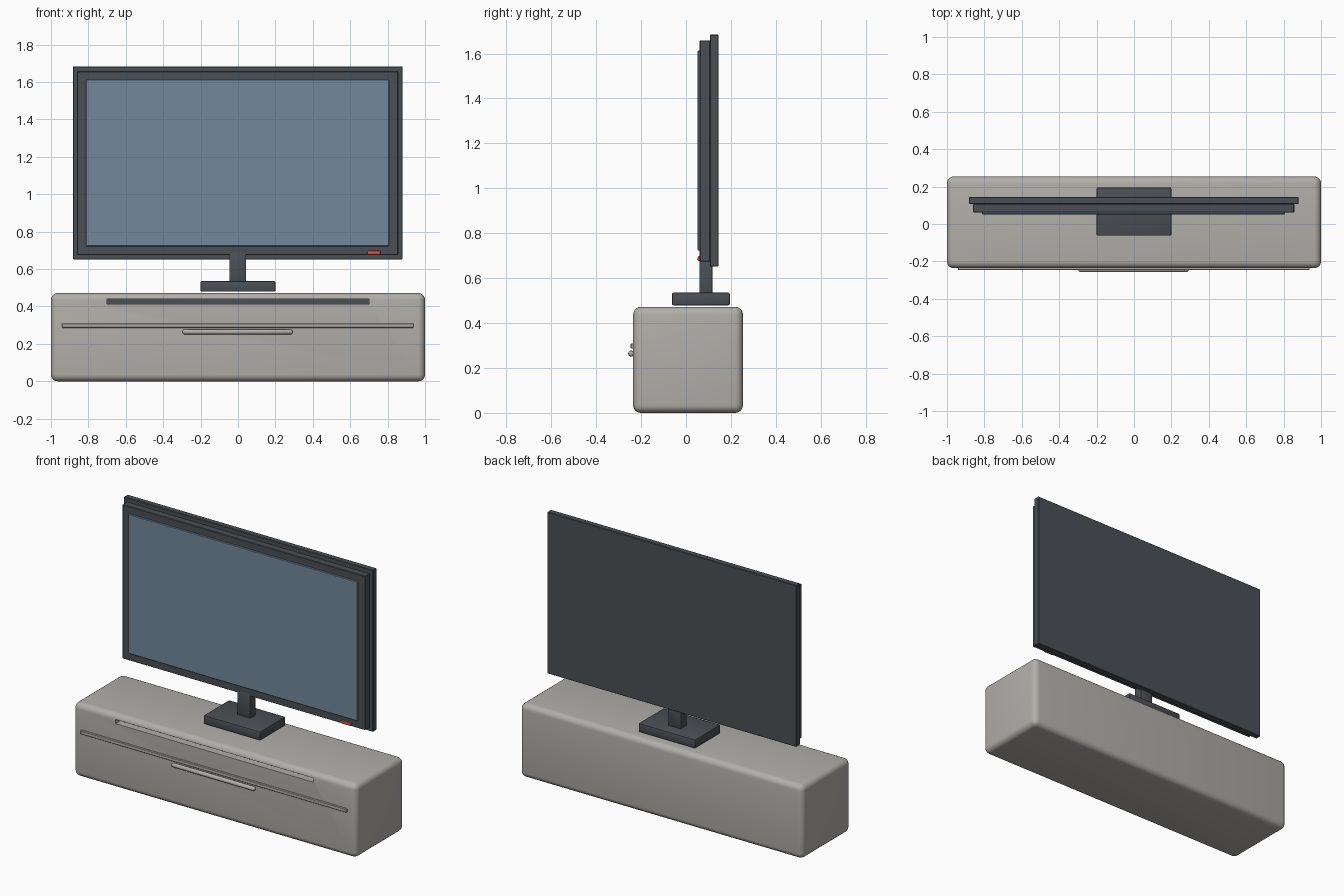
import bpy, bmesh, math
from mathutils import Vector

if "Cube" in bpy.data.objects:
    bpy.data.objects.remove(bpy.data.objects["Cube"])


def material(name, rgb):
    m = bpy.data.materials.new(name)
    m.diffuse_color = (*rgb, 1)
    m.use_nodes = True
    m.node_tree.nodes["Principled BSDF"].inputs["Base Color"].default_value = m.diffuse_color
    return m


STONE = material("warm_grey", (0.44, 0.43, 0.40))
DARK = material("charcoal", (0.07, 0.08, 0.09))
GLASS = material("screen_blue", (0.17, 0.25, 0.33))
RED = material("indicator_red", (0.6, 0.1, 0.07))


def finish(bm, name, mat):
    me = bpy.data.meshes.new(name)
    bm.to_mesh(me)
    bm.free()
    ob = bpy.data.objects.new(name, me)
    bpy.context.collection.objects.link(ob)
    me.materials.append(mat)
    return ob


def smooth(ob, angle=35):
    bpy.ops.object.select_all(action='DESELECT')
    ob.select_set(True)
    bpy.context.view_layer.objects.active = ob
    bpy.ops.object.shade_smooth_by_angle(angle=math.radians(angle))


def box(name, xs, ys, zs, mat, bevel=0.0, segments=2):
    lo, hi = Vector((xs[0], ys[0], zs[0])), Vector((xs[1], ys[1], zs[1]))
    bm = bmesh.new()
    bmesh.ops.create_cube(bm, size=1)
    for v in bm.verts:
        v.co = (lo + hi) / 2 + v.co * (hi - lo)
    if bevel:
        bmesh.ops.bevel(bm, geom=bm.edges[:], offset=bevel, segments=segments,
                        profile=0.5, affect='EDGES')
    ob = finish(bm, name, mat)
    if bevel:
        smooth(ob)
    return ob


# Cabinet with rounded edges and a long recessed vent near the top
cabinet = box("cabinet", (-1, 1), (-0.236, 0.254), (0, 0.472), STONE, 0.036, 5)
cutter = box("vent_cutter", (-0.7, 0.7), (-0.3, -0.18), (0.414, 0.44), STONE)
cutter.hide_render = True
cutter.hide_viewport = True
cut = cabinet.modifiers.new("vent", 'BOOLEAN')
cut.object = cutter
cut.operation = 'DIFFERENCE'
cut.solver = 'EXACT'
box("vent_back", (-0.7, 0.7), (-0.19, -0.179), (0.414, 0.44), DARK)

# Drawer trim strip
box("drawer_trim", (-0.942, 0.938), (-0.246, -0.23), (0.286, 0.31), STONE, 0.003, 1)

# Drawer handle: horizontal bar with rounded ends
R, HALF = 0.0135, 0.295
bm = bmesh.new()
bmesh.ops.create_uvsphere(bm, u_segments=20, v_segments=10, radius=R)
for v in bm.verts:
    z = v.co.z
    if abs(z) < 1e-6:
        z = 0
    v.co = Vector((z + math.copysign(HALF - R, z) if z else 0, v.co.x, v.co.y))
# keep the middle ring on the axis centre, ends pushed outwards
for v in bm.verts:
    v.co += Vector((-0.002, -0.244, 0.264))
bmesh.ops.recalc_face_normals(bm, faces=bm.faces[:])
smooth(finish(bm, "drawer_handle", STONE))

# Television stand
box("stand_base", (-0.2, 0.2), (-0.062, 0.195), (0.479, 0.535), DARK, 0.006, 2)
box("stand_neck", (-0.046, 0.044), (0.06, 0.118), (0.53, 0.69), DARK, 0.004, 2)

# Television body: back panel, bezel and screen
box("back_panel", (-0.882, 0.88), (0.107, 0.145), (0.652, 1.684), DARK, 0.003, 1)
box("bezel", (-0.86, 0.857), (0.061, 0.108), (0.674, 1.658), DARK, 0.003, 1)
box("screen", (-0.812, 0.807), (0.052, 0.07), (0.722, 1.613), GLASS, 0.003, 1)

# Small standby light
box("standby_light", (0.69, 0.762), (0.052, 0.07), (0.676, 0.698), RED, 0.006, 2)
